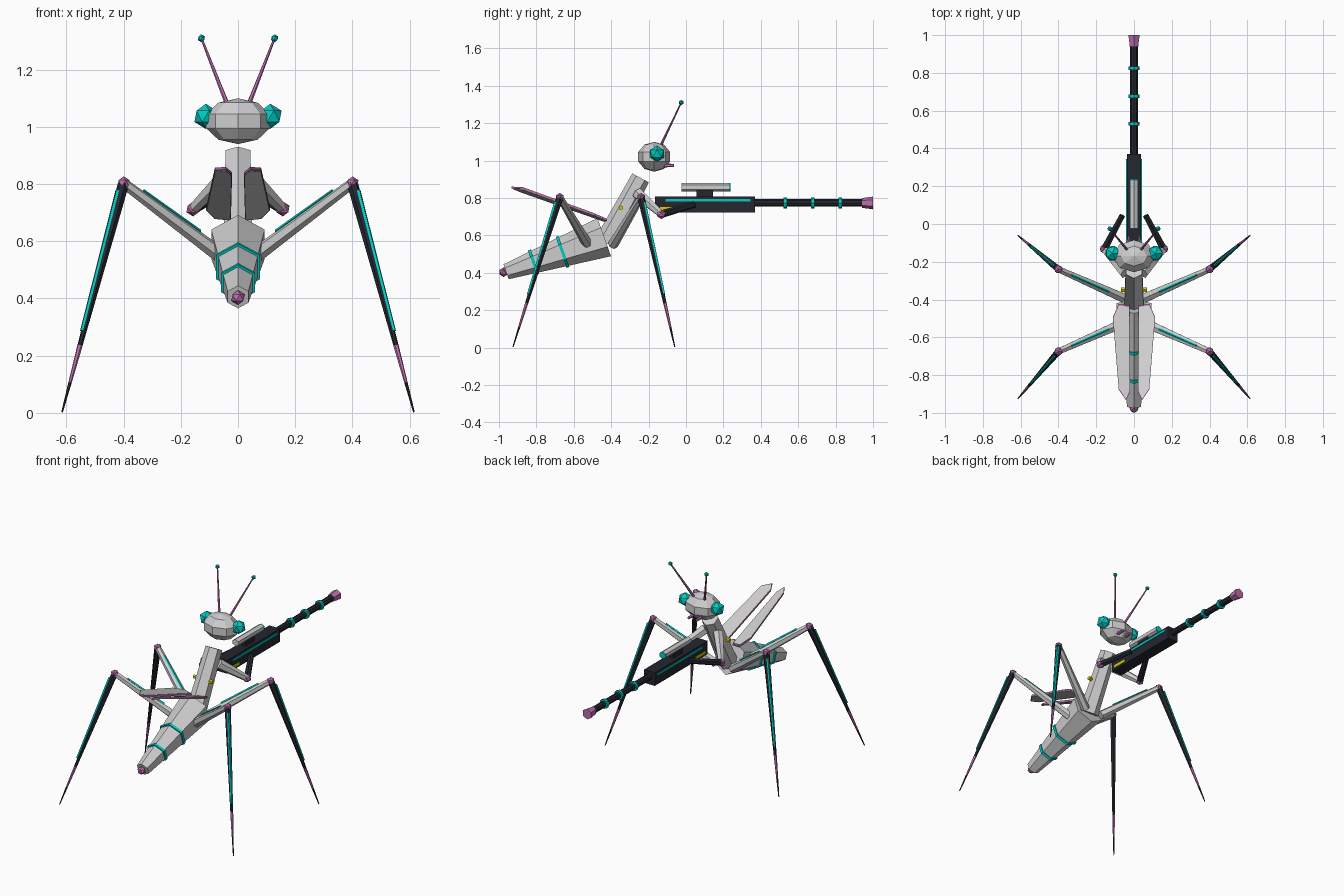
import bpy, bmesh, math
from mathutils import Vector, Matrix

if "Cube" in bpy.data.objects:
    bpy.data.objects.remove(bpy.data.objects["Cube"])


def material(name, rgb):
    m = bpy.data.materials.new(name)
    m.diffuse_color = (*rgb, 1)
    m.use_nodes = True
    m.node_tree.nodes["Principled BSDF"].inputs["Base Color"].default_value = m.diffuse_color
    return m


GREY = material("light_grey", (0.62, 0.62, 0.63))
DARK = material("charcoal", (0.018, 0.02, 0.028))
TEAL = material("teal", (0.0, 0.6, 0.54))
PINK = material("mauve", (0.5, 0.16, 0.42))
YELLOW = material("yellow", (0.75, 0.62, 0.0))


def finish(name, bm, mat):
    bmesh.ops.recalc_face_normals(bm, faces=bm.faces)
    me = bpy.data.meshes.new(name)
    bm.to_mesh(me)
    bm.free()
    me.materials.append(mat)
    ob = bpy.data.objects.new(name, me)
    bpy.context.collection.objects.link(ob)
    return ob


def frame(p0, p1):
    """Axis, sideways and upward directions of a segment."""
    d = (p1 - p0).normalized()
    side = d.cross(Vector((0, 0, 1))).normalized()
    return d, side, side.cross(d)


def tube(name, p0, p1, r0, r1, mat, sides=6):
    """Tapered prism between two points, one corner facing up."""
    p0, p1 = Vector(p0), Vector(p1)
    d, side, up = frame(p0, p1)
    bm = bmesh.new()
    rings = []
    for p, r in ((p0, r0), (p1, r1)):
        rings.append([bm.verts.new(p + r * (math.cos(a) * up + math.sin(a) * side))
                      for a in (math.tau * i / sides for i in range(sides))])
    for i in range(sides):
        j = (i + 1) % sides
        bm.faces.new((rings[0][i], rings[0][j], rings[1][j], rings[1][i]))
    bm.faces.new(rings[0])
    bm.faces.new(rings[1])
    return finish(name, bm, mat)


def ball(name, c, r, mat):
    bm = bmesh.new()
    bmesh.ops.create_icosphere(bm, subdivisions=1, radius=r, matrix=Matrix.Translation(c))
    return finish(name, bm, mat)


def box(name, lo, hi, mat):
    lo, hi = Vector(lo), Vector(hi)
    bm = bmesh.new()
    bmesh.ops.create_cube(bm, size=1, matrix=Matrix.Translation((lo + hi) / 2)
                          @ Matrix.Diagonal((*(hi - lo), 1)))
    return finish(name, bm, mat)


def plate(name, pts, thick, mat, grow=1.0):
    """Flat polygon extruded both ways in z."""
    c = sum((Vector(p) for p in pts), Vector()) / len(pts)
    bm = bmesh.new()
    f = []
    for dz in (-thick / 2, thick / 2):
        f.append([bm.verts.new(c + (Vector(p) - c) + (Vector(p) - c).normalized() * grow
                               + Vector((0, 0, dz))) for p in pts])
    n = len(pts)
    for i in range(n):
        j = (i + 1) % n
        bm.faces.new((f[0][i], f[0][j], f[1][j], f[1][i]))
    bm.faces.new(f[0])
    bm.faces.new(f[1])
    return finish(name, bm, mat)


# Abdomen with two bands and a tail tip
tail, waist = Vector((0, -0.962, 0.405)), Vector((0, -0.437, 0.59))
tube("abdomen", tail, waist, 0.042, 0.108, GREY)
ball("tail_tip", (0, -0.975, 0.403), 0.026, PINK)
axis = (waist - tail).normalized()
for k, t in enumerate((0.28, 0.575)):
    c = tail.lerp(waist, t)
    r = 0.042 + 0.066 * t + 0.008
    tube(f"abdomen_band_{k}", c - axis * 0.008, c + axis * 0.008, r, r, TEAL)

# Thorax
tube("thorax", (0, -0.43, 0.56), (0, -0.243, 0.907), 0.06, 0.05, GREY)

# Head
bm = bmesh.new()
bmesh.ops.create_uvsphere(bm, u_segments=8, v_segments=5, radius=1,
                          matrix=Matrix.Translation((0, -0.17, 1.02))
                          @ Matrix.Diagonal((0.117, 0.09, 0.08, 1)))
finish("head", bm, GREY)

# Long gun: body, scope, barrel, rings, muzzle
box("gun_body", (-0.038, -0.165, 0.723), (0.038, 0.37, 0.807), DARK)
box("scope_mount", (-0.014, 0.055, 0.8), (0.014, 0.145, 0.845), DARK)
tube("scope", (0, -0.025, 0.857), (0, 0.23, 0.857), 0.023, 0.023, GREY)
tube("scope_lens", (0, 0.228, 0.857), (0, 0.237, 0.857), 0.023, 0.023, TEAL)
tube("barrel", (0, 0.36, 0.773), (0, 0.95, 0.773), 0.02, 0.02, DARK, 8)
for k, y in enumerate((0.53, 0.677, 0.825)):
    tube(f"barrel_ring_{k}", (0, y - 0.009, 0.773), (0, y + 0.009, 0.773), 0.03, 0.03, TEAL, 8)
tube("muzzle", (0, 0.94, 0.773), (0, 1.0, 0.773), 0.026, 0.034, PINK)


def strip(name, p0, p1, t0, t1, o0, o1, mat):
    """Thin light strip lying along the upper side of a limb."""
    p0, p1 = Vector(p0), Vector(p1)
    _, _, up = frame(p0, p1)
    tube(name, p0.lerp(p1, t0) + up * o0, p0.lerp(p1, t1) + up * o1, 0.007, 0.006, mat, 4)


for tag, s in (("left", -1), ("right", 1)):
    # Eyes, antennae and mandibles
    ball(f"eye_{tag}", (s * 0.113, -0.155, 1.037), 0.044, TEAL)
    tube(f"antenna_{tag}", (s * 0.038, -0.135, 1.08), (s * 0.128, -0.025, 1.31), 0.008, 0.004, PINK)
    ball(f"antenna_tip_{tag}", (s * 0.128, -0.025, 1.31), 0.014, TEAL)
    tube(f"mandible_{tag}", (s * 0.03, -0.125, 0.975), (s * 0.027, -0.065, 0.973), 0.012, 0.008, PINK)

    # Lights on thorax and gun
    tube(f"thorax_stud_{tag}", (s * 0.04, -0.348, 0.747), (s * 0.068, -0.348, 0.747), 0.013, 0.013, YELLOW)
    xs = sorted((s * 0.036, s * 0.043))
    box(f"gun_stripe_{tag}", (xs[0], -0.11, 0.78), (xs[1], 0.345, 0.793), TEAL)
    box(f"gun_marker_{tag}", (xs[0], -0.14, 0.735), (xs[1], -0.04, 0.752), YELLOW)

    # Walking legs
    for row, hip_y, knee_y, foot_y in (("mid", -0.39, -0.24, -0.06), ("rear", -0.525, -0.675, -0.925)):
        n = f"{row}_{tag}"
        hip = Vector((s * 0.06, hip_y, 0.55))
        knee = Vector((s * 0.4, knee_y, 0.803))
        foot = Vector((s * 0.615, foot_y, 0.003))
        tube(f"upper_leg_{n}", hip, knee, 0.028, 0.018, GREY)
        strip(f"upper_leg_strip_{n}", hip, knee, 0.25, 0.83, 0.025, 0.021, TEAL)
        ball(f"knee_{n}", knee, 0.024, PINK)
        # lower leg in three sections: shin, coloured cuff, claw
        a, b = knee.lerp(foot, 0.71), knee.lerp(foot, 0.87)
        tube(f"lower_leg_{n}", knee, a, 0.02, 0.009, DARK)
        tube(f"leg_cuff_{n}", a, b, 0.0095, 0.006, PINK)
        tube(f"claw_{n}", b, foot, 0.006, 0.003, DARK)
        strip(f"lower_leg_strip_{n}", knee, foot, 0.04, 0.65, 0.02, 0.011, TEAL)

    # Folded arms holding the gun
    elbow = (s * 0.157, -0.132, 0.713)
    tube(f"upper_arm_{tag}", (s * 0.045, -0.26, 0.825), elbow, 0.032, 0.02, GREY)
    ball(f"elbow_{tag}", elbow, 0.026, PINK)
    tube(f"forearm_{tag}", elbow, (s * 0.062, 0.045, 0.765), 0.021, 0.017, DARK)

    # Wing: grey plate sandwiching a slightly larger coloured rim
    outline = [(s * x, y, z) for x, y, z in (
        (0.026, -0.44, 0.68), (0.08, -0.43, 0.685), (0.11, -0.5, 0.715),
        (0.08, -0.87, 0.85), (0.043, -0.925, 0.853), (0.022, -0.88, 0.835))]
    plate(f"wing_{tag}", outline, 0.014, GREY, 0.0)
    plate(f"wing_rim_{tag}", outline, 0.009, PINK, 0.008)
